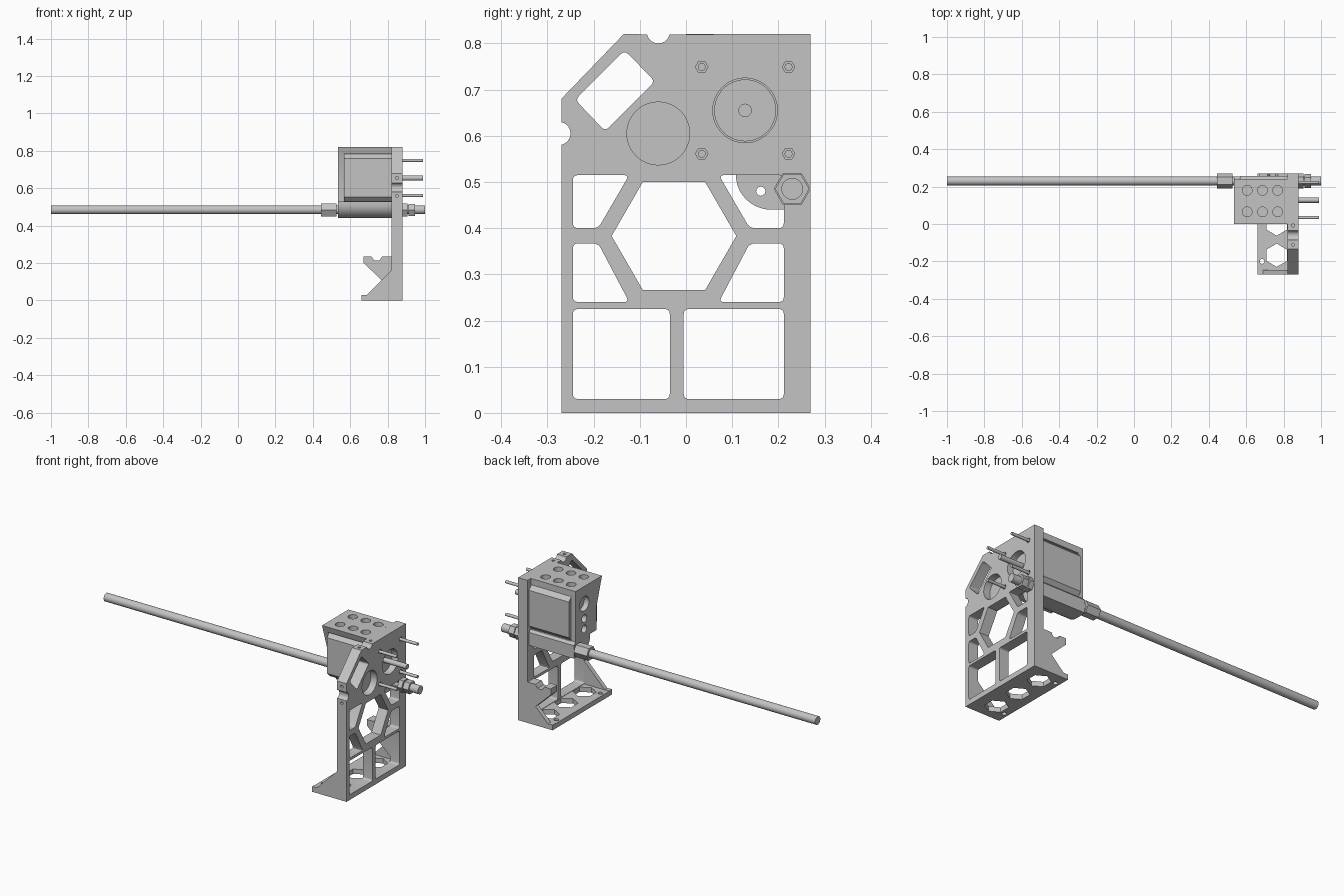
import bpy, bmesh, math
from mathutils import Matrix, Vector

cube = bpy.data.objects.get("Cube")
if cube:
    bpy.data.objects.remove(cube, do_unlink=True)

grey = bpy.data.materials.new("plain grey")
grey.use_nodes = True
COLOUR = (0.55, 0.55, 0.55, 1)
grey.diffuse_color = COLOUR
grey.node_tree.nodes["Principled BSDF"].inputs["Base Color"].default_value = COLOUR

# Local profile axes mapped to the world for each extrusion direction
AXES = {
    "x": Matrix(((0, 0, 1), (1, 0, 0), (0, 1, 0))),
    "y": Matrix(((1, 0, 0), (0, 0, -1), (0, 1, 0))),
    "z": Matrix.Identity(3),
}


def ring(u, v, r, n=32, turn=0):
    return [(u + r * math.cos(turn + math.tau * i / n),
             v + r * math.sin(turn + math.tau * i / n)) for i in range(n)]


def rect(u0, v0, u1, v1):
    return [(u0, v0), (u1, v0), (u1, v1), (u0, v1)]


def rounded(points, r=0.012, steps=4):
    out = []
    for i, p in enumerate(points):
        p = Vector(p)
        a = p + (Vector(points[i - 1]) - p).normalized() * r
        b = p + (Vector(points[(i + 1) % len(points)]) - p).normalized() * r
        for s in range(steps + 1):
            t = s / steps
            out.append(tuple(a * (1 - t) ** 2 + p * 2 * t * (1 - t) + b * t * t))
    return out


def extrude(name, axis, start, end, outline, holes=()):
    """Extrude a flat outline with holes between two positions on an axis."""
    curve = bpy.data.curves.new(name, "CURVE")
    curve.dimensions = "2D"
    curve.fill_mode = "BOTH"
    curve.extrude = (end - start) / 2
    for loop in (outline, *holes):
        spline = curve.splines.new("POLY")
        spline.points.add(len(loop) - 1)
        for point, (u, v) in zip(spline.points, loop):
            point.co = (u, v, 0, 1)
        spline.use_cyclic_u = True
    temp = bpy.data.objects.new(name, curve)
    bpy.context.collection.objects.link(temp)
    bpy.context.view_layer.update()
    deps = bpy.context.evaluated_depsgraph_get()
    mesh = bpy.data.meshes.new_from_object(temp.evaluated_get(deps))
    bpy.data.objects.remove(temp, do_unlink=True)
    mid = (start + end) / 2
    place = AXES[axis].to_4x4()
    place.translation = {"x": (mid, 0, 0), "y": (0, mid, 0), "z": (0, 0, mid)}[axis]
    mesh.transform(place)
    bm = bmesh.new()
    bm.from_mesh(mesh)
    bmesh.ops.remove_doubles(bm, verts=bm.verts, dist=0.00005)
    bmesh.ops.recalc_face_normals(bm, faces=bm.faces)
    bm.to_mesh(mesh)
    bm.free()
    mesh.materials.clear()
    mesh.materials.append(grey)
    obj = bpy.data.objects.new(name, mesh)
    bpy.context.collection.objects.link(obj)
    return obj


def cut(target, *args):
    """Subtract an extruded shape from a part."""
    tool = extrude("cutter", *args)
    mod = target.modifiers.new("cut", "BOOLEAN")
    mod.operation = "DIFFERENCE"
    mod.solver = "EXACT"
    mod.object = tool
    bpy.context.view_layer.objects.active = target
    bpy.ops.object.modifier_apply(modifier=mod.name)
    bpy.data.objects.remove(tool, do_unlink=True)


ROD = (0.23, 0.485)
SHAFT = (0.128, 0.655)
SCREWS = [(SHAFT[0] + s * 0.094, SHAFT[1] + t * 0.094) for s in (-1, 1) for t in (-1, 1)]
INNER, OUTER = 0.82, 0.88

# Upright plate with half-round notches in two edges
side_notch = [(-0.275 + 0.025 * math.cos(a), 0.605 + 0.025 * math.sin(a))
              for a in (math.radians(78 - 156 * i / 10) for i in range(11))]
top_notch = [(-0.06 + 0.025 * math.cos(a), 0.825 + 0.025 * math.sin(a))
             for a in (math.radians(192 + 156 * i / 10) for i in range(11))]
outline = ([(0.27, 0), (0.27, 0.82)] + top_notch[::-1]
           + [(-0.135, 0.82), (-0.27, 0.68)] + side_notch + [(-0.27, 0)])
windows = [
    [(-0.24, 0.678), (-0.133, 0.785), (-0.067, 0.718), (-0.175, 0.61)],
    [(-0.245, 0.515), (-0.123, 0.515), (-0.19, 0.4), (-0.245, 0.4)],
    [(-0.245, 0.367), (-0.19, 0.367), (-0.123, 0.24), (-0.245, 0.24)],
    [(0.138, 0.367), (0.212, 0.367), (0.212, 0.24), (0.071, 0.24)],
    [(0.071, 0.515), (0.138, 0.4), (0.212, 0.4), (0.212, 0.515)],
    rect(-0.245, 0.03, -0.035, 0.225),
    rect(-0.005, 0.03, 0.212, 0.225),
]
holes = [rounded(w) for w in windows]
holes += [ring(-0.026, 0.383, 0.135, 6), ring(*SHAFT, 0.07, 48)]
plate = extrude("upright_plate", "x", INNER, OUTER, outline, holes)
cut(plate, "x", 0.84, 0.9, ring(-0.06, 0.605, 0.068, 48))
for spot in SCREWS:
    cut(plate, "x", 0.865, 0.9, ring(*spot, 0.0135, 6))
for z in (0.56, 0.655):
    cut(plate, "y", -0.3, -0.25, ring(0.85, z, 0.008, 12))
for y in (-0.11, -0.008):
    cut(plate, "z", 0.79, 0.85, ring(0.85, y, 0.008, 12))

# Foot with hexagonal openings and screw holes
foot_holes = [ring(0.763, y, 0.062, 6, math.pi / 2) for y in (-0.167, 0, 0.167)]
foot_holes += [ring(0.685, y, 0.013, 16) for y in (-0.2, 0.2)]
extrude("foot", "z", 0, 0.028, rect(0.66, -0.27, 0.825, 0.27), foot_holes)

# Corner braces on both ends of the foot
brace = [(0.66, 0), (0.825, 0), (0.825, 0.165), (0.69, 0.03), (0.66, 0.03)]
extrude("front_brace", "y", -0.27, -0.245, brace)
extrude("back_brace", "y", 0.245, 0.27, brace)

# Notched bracket on the back edge
bracket = [(0.825, 0.055), (0.825, 0.235), (0.77, 0.235), (0.757, 0.215),
           (0.727, 0.215), (0.714, 0.235), (0.672, 0.235), (0.672, 0.2)]
extrude("notched_bracket", "y", 0.212, 0.27, bracket)

# Motor cover with rounded rod housing below
arc = [(0.185 - 0.077 * math.sin(a), 0.515 - 0.075 * math.cos(a))
       for a in (math.pi / 2 * i / 10 for i in range(11))]
cover_outline = ([(0, 0.82), (0.24, 0.82), (0.24, 0.53), (0.255, 0.515), (0.255, 0.44)]
                 + arc + [(0.108, 0.527), (0.05, 0.527), (0.05, 0.66)])
cover = extrude("motor_cover", "x", 0.535, INNER, cover_outline)
cut(cover, "x", 0.565, 0.9, rect(-0.1, 0.528, 0.4, 0.784))
cut(cover, "x", 0.5, 0.9, ring(0.162, 0.48, 0.01, 16))
for x in (0.605, 0.687, 0.768):
    for y in (0.065, 0.18):
        cut(cover, "z", 0.77, 0.85, ring(x, y, 0.026, 24))
for z, r in ((0.72, 0.042), (0.635, 0.022), (0.575, 0.022)):
    cut(cover, "x", 0.5, 0.567, ring(0.16, z, r, 24))

# Motor body, boss and shaft
c = 0.025
y0, z0, y1, z1 = 0, 0.528, 0.257, 0.783
extrude("motor_body", "x", 0.566, INNER,
        [(y0 + c, z0), (y1 - c, z0), (y1, z0 + c), (y1, z1 - c),
         (y1 - c, z1), (y0 + c, z1), (y0, z1 - c), (y0, z0 + c)])
extrude("motor_boss", "x", 0.81, 0.845, ring(*SHAFT, 0.067, 48))
extrude("motor_shaft", "x", 0.81, 0.99, ring(*SHAFT, 0.0145, 24))

# Motor screws
for spot in SCREWS:
    extrude("motor_screw", "x", 0.84, 0.99, ring(*spot, 0.0085, 16))

# Long rod with its nuts
extrude("long_rod", "x", -1, 1, ring(*ROD, 0.0235, 32))
extrude("coupling_nut", "x", 0.443, 0.527, ring(*ROD, 0.04, 6))
extrude("inner_nut", "x", OUTER, 0.907, ring(*ROD, 0.04, 6))
extrude("outer_nut", "x", 0.912, 0.947, ring(*ROD, 0.037, 6))

bpy.ops.object.select_all(action="DESELECT")
for obj in bpy.context.scene.objects:
    if obj.type == "MESH":
        obj.select_set(True)
        bpy.context.view_layer.objects.active = obj
bpy.ops.object.shade_smooth_by_angle(angle=math.radians(32))
